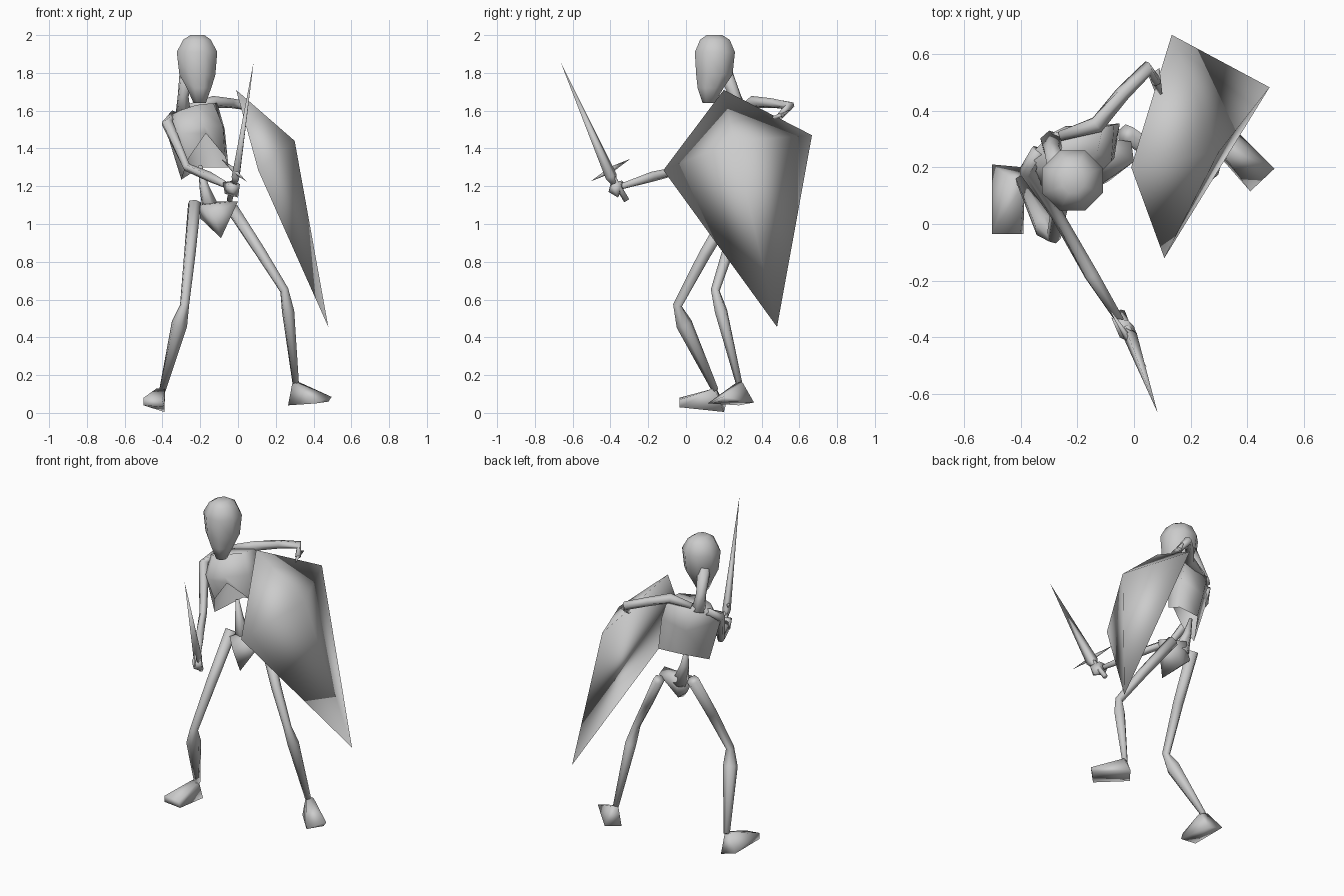
import bpy
import bmesh
import math
from mathutils import Vector

default_cube = bpy.data.objects.get("Cube")
if default_cube:
    bpy.data.objects.remove(default_cube, do_unlink=True)

# One plain grey for everything
grey = bpy.data.materials.new("plain grey")
grey.use_nodes = True
grey.diffuse_color = (.6, .6, .6, 1)
grey.node_tree.nodes["Principled BSDF"].inputs["Base Color"].default_value = grey.diffuse_color


def finish(name, bm):
    """Turn a bmesh into a smooth shaded object."""
    bmesh.ops.recalc_face_normals(bm, faces=bm.faces)
    mesh = bpy.data.meshes.new(name)
    bm.to_mesh(mesh)
    bm.free()
    mesh.materials.append(grey)
    mesh.shade_smooth()
    part = bpy.data.objects.new(name, mesh)
    bpy.context.collection.objects.link(part)


def loft(name, rings, cap_start=True, cap_end=True):
    """Skin a list of point rings that share the same point count."""
    bm = bmesh.new()
    loops = [[bm.verts.new(point) for point in ring] for ring in rings]
    for lower, upper in zip(loops, loops[1:]):
        for i in range(len(lower)):
            j = (i + 1) % len(lower)
            bm.faces.new((lower[i], lower[j], upper[j], upper[i]))
    if cap_start:
        bm.faces.new(loops[0])
    if cap_end:
        bm.faces.new(loops[-1])
    finish(name, bm)


def limb(name, path, radii, sides=6):
    """A tapered bone that follows a path of joints."""
    points = [Vector(p) for p in path]
    rings = []
    for i, (point, radius) in enumerate(zip(points, radii)):
        before = points[max(i - 1, 0)]
        after = points[min(i + 1, len(points) - 1)]
        along = (after - before).normalized()
        across = along.cross(Vector((.3, 1, .1))).normalized()
        other = along.cross(across)
        angles = [math.tau * k / sides for k in range(sides)]
        rings.append([point + radius * (math.cos(a) * across + math.sin(a) * other) for a in angles])
    loft(name, rings)


def hull(name, points):
    """A solid wrapped around a few corner points."""
    bm = bmesh.new()
    for point in points:
        bm.verts.new(point)
    bmesh.ops.convex_hull(bm, input=bm.verts)
    loose = [v for v in bm.verts if not v.link_faces]
    bmesh.ops.delete(bm, geom=loose, context="VERTS")
    finish(name, bm)


def spike(name, start, end, side, thick, swell):
    """A flat diamond section that tapers to a point at both ends."""
    start, end, side = Vector(start), Vector(end), Vector(side)
    flat = (end - start).cross(side).normalized() * thick
    middle = start.lerp(end, swell)
    hull(name, [start, end, middle + side, middle - side, middle + flat, middle - flat])


# Skull, narrowing down into the jaw: height, centre, half widths
skull_profile = [
    (2, -.215, .15, .04, .045),
    (1.975, -.217, .153, .08, .085),
    (1.91, -.217, .153, .116, .115),
    (1.79, -.215, .15, .103, .104),
    (1.72, -.206, .13, .07, .074),
    (1.64, -.203, .12, .035, .035),
]
rings = []
for z, x, y, half_x, half_y in skull_profile:
    turns = [math.tau * (k + .5) / 8 for k in range(8)]
    rings.append([(x + half_x * math.cos(t), y + half_y * math.sin(t), z) for t in turns])
loft("skull", rings)
limb("neck", [(-.29, .29, 1.58), (-.29, .26, 1.68), (-.27, .2, 1.82)], [.042, .03, .04])

# Rib cage: right, right front, breastbone, left front, left, back
collar = [(-.37, .24, 1.57), (-.31, .19, 1.6), (-.22, .19, 1.63),
          (-.13, .25, 1.64), (-.11, .34, 1.64), (-.29, .32, 1.61)]
chest = [(-.385, .195, 1.51), (-.3, .11, 1.48), (-.18, .12, 1.52),
         (-.08, .22, 1.52), (-.07, .35, 1.5), (-.24, .345, 1.46)]
rib_edge = [(-.3, .19, 1.235), (-.26, .13, 1.35), (-.17, .13, 1.48),
            (-.07, .23, 1.36), (-.05, .355, 1.3), (-.2, .34, 1.3)]
loft("rib_cage", [collar, chest, rib_edge], cap_end=False)

# Lower spine and pelvis
limb("lower_spine", [(-.2, .28, 1.31), (-.18, .27, 1.2), (-.14, .26, 1.07)], [.01, .026, .05])
hull("pelvis", [(-.2, .2, 1.1), (-.13, .13, 1.06), (0, .22, 1.12), (-.01, .29, 1.1),
                (-.14, .31, 1.12), (-.2, .27, 1.03), (-.09, .15, .925), (-.14, .28, .98)])

# Arms
limb("right_arm", [(-.34, .26, 1.58), (-.375, .19, 1.535), (-.27, .03, 1.3), (-.15, -.18, 1.25), (-.05, -.34, 1.2)],
     [.024, .031, .023, .027, .016])
limb("left_arm", [(-.26, .31, 1.615), (-.13, .35, 1.645), (-.04, .46, 1.64), (.05, .55, 1.625), (.08, .5, 1.575)],
     [.02, .033, .027, .026, .018])

# Hands
hull("right_hand", [(-.08, -.33, 1.22), (-.07, -.35, 1.16), (0, -.36, 1.14), (.01, -.39, 1.21),
                    (-.03, -.41, 1.17), (-.02, -.34, 1.23), (-.05, -.4, 1.21)])
hull("left_hand", [(.06, .53, 1.6), (.09, .55, 1.6), (.1, .46, 1.57), (.08, .45, 1.54), (.06, .5, 1.55)])

# Legs
limb("right_leg", [(-.23, .26, 1.11), (-.255, .1, .84), (-.283, -.045, .57), (-.31, -.01, .47), (-.4, .155, .12)],
     [.036, .032, .025, .044, .018])
limb("left_leg", [(-.03, .32, 1.08), (.12, .22, .85), (.245, .155, .65), (.265, .185, .54), (.305, .28, .16)],
     [.034, .03, .024, .034, .018])

# Feet
hull("right_foot", [(-.385, .15, .13), (-.43, .16, .13), (-.39, .2, .005), (-.5, .21, .04), (-.5, -.035, .08),
                    (-.5, -.035, .04), (-.39, -.035, .03), (-.4, -.035, .07)])
hull("left_foot", [(.29, .28, .17), (.33, .3, .16), (.265, .28, .04), (.33, .36, .055),
                   (.495, .195, .085), (.41, .115, .05), (.48, .19, .06)])

# Sword
guard_way = Vector((-.135, .21, .12)).normalized()
spike("sword_blade", (-.025, -.36, 1.17), (.083, -.665, 1.86), guard_way * .036, .025, .12)
spike("sword_guard", (.045, -.505, 1.225), (-.09, -.295, 1.345), Vector((.1, -.3, .68)) * .022, .012, .5)
limb("sword_grip", [(-.045, -.315, 1.125), (-.01, -.4, 1.27)], [.016, .014])

# Shield: a kite shaped plate with a flat back, rising to one point in front
bm = bmesh.new()
rim = [bm.verts.new(p) for p in [(-.01, .2, 1.71), (.107, -.12, 1.285), (.478, .482, .455), (.133, .667, 1.47)]]
peak = bm.verts.new((.3, .255, 1.44))
bm.faces.new(rim)
for i in range(len(rim)):
    bm.faces.new((rim[i - 1], rim[i], peak))
finish("shield", bm)
